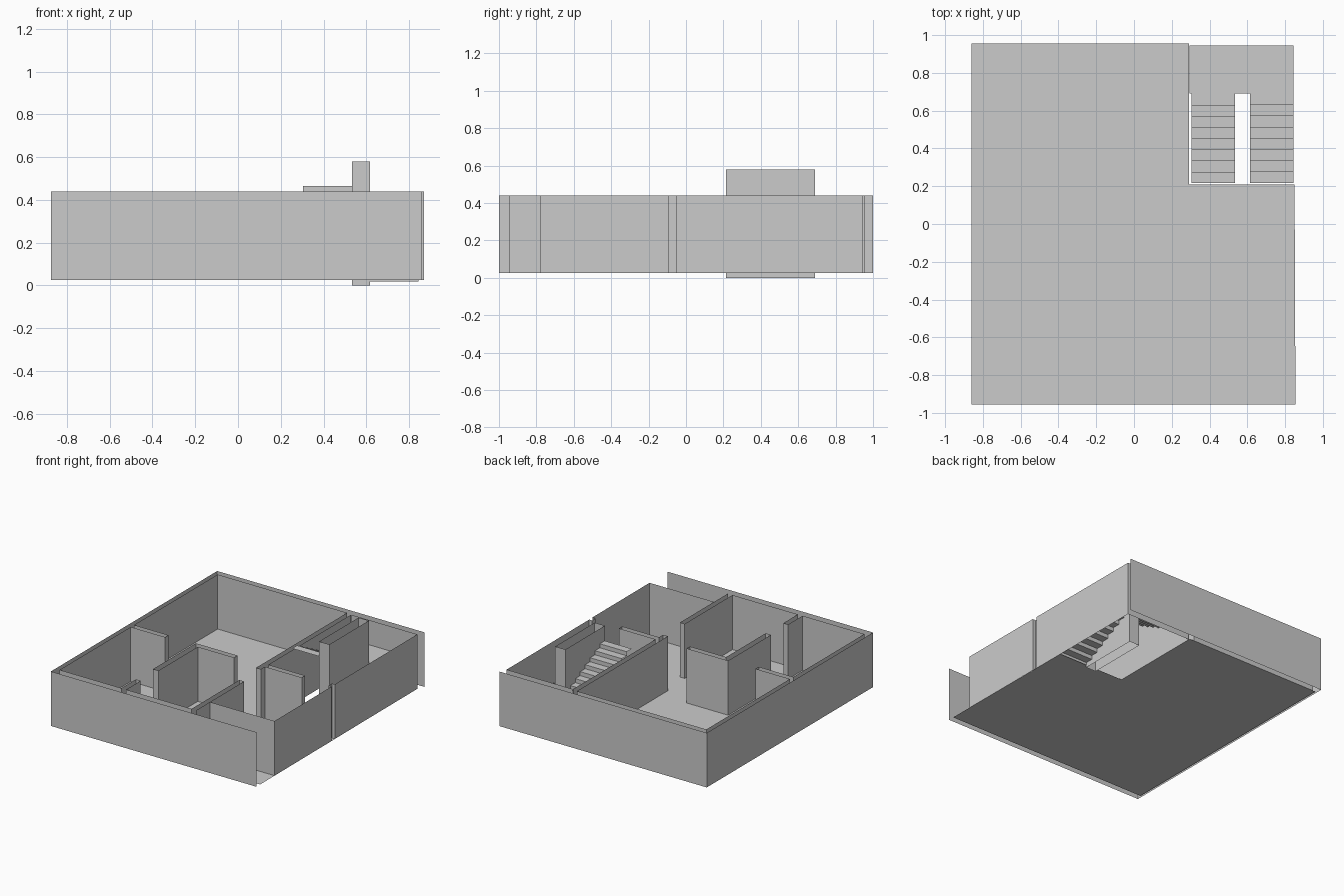
import bpy

if "Cube" in bpy.data.objects:
    bpy.data.objects.remove(bpy.data.objects["Cube"])

Z0, Z1 = 0.025, 0.44   # floor level and wall top


def make(name, verts, faces):
    mesh = bpy.data.meshes.new(name)
    mesh.from_pydata(verts, [], faces)
    mesh.update()
    ob = bpy.data.objects.new(name, mesh)
    bpy.context.collection.objects.link(ob)
    return ob


def wall(name, pts, z0=Z0, z1=Z1, closed=False):
    """Uncapped vertical sheet following a plan outline."""
    n = len(pts)
    verts = [(x, y, z0) for x, y in pts] + [(x, y, z1) for x, y in pts]
    faces = [(i, (i + 1) % n, (i + 1) % n + n, i + n)
             for i in range(n if closed else n - 1)]
    return make(name, verts, faces)


def flat(name, pts, z):
    """Single horizontal sheet."""
    return make(name, [(x, y, z) for x, y in pts], [tuple(range(len(pts)))])


def flight(name, x0, x1, profile):
    """Folded stair sheet swept across x from a (y, z) profile."""
    n = len(profile)
    verts = [(x, y, z) for x in (x0, x1) for y, z in profile]
    faces = [(i, i + 1, i + 1 + n, i + n) for i in range(n - 1)]
    return make(name, verts, faces)


# floor with the stairwell cut out of its back right corner
flat("floor", [(-.86, -.955), (.855, -.955), (.85, .21), (.29, .21),
               (.29, .955), (-.86, .955)], Z0)

# outer skin: front, left and back
wall("outer_wall", [(.858, -1), (-.875, -1), (-.875, 1), (.87, 1)])

# inner skin with the room stub walls growing out of it
wall("inner_wall", [(.25, .955), (-.84, .955), (-.84, -.05), (-.55, -.05),
                    (-.55, -.09), (-.84, -.09), (-.84, -.945), (-.32, -.945),
                    (-.32, -.77), (-.28, -.77), (-.28, -.945), (.27, -.945)])

# wall between the front room and the recessed balcony side
wall("side_room_wall", [(.27, -.945), (.27, -.37), (.31, -.37), (.31, -.945)])

# recessed front wall and right wall, with the small notch beside the hall
wall("right_wall_front", [(.31, -.78), (.853, -.78), (.852, -.09), (.825, -.09),
                          (.825, -.05), (.85, -.05), (.848, .945), (.295, .945)])

# L-shaped partition in the middle of the plan
wall("middle_partition", [(-.32, -.565), (-.275, -.565), (-.275, -.09), (.03, -.09),
                          (.03, -.05), (-.32, -.05)], closed=True)

# stair hall wall with its short return
wall("hall_wall", [(.25, .955), (.25, -.14), (.29, -.14), (.29, -.09), (.60, -.09),
                   (.60, -.05), (.29, -.05), (.29, .945)])

# core wall between the two stair flights
wall("stair_core", [(.532, .215), (.618, .215), (.618, .69), (.532, .69)],
     0, .58, closed=True)

# landing wrapping the end of the core
LAND = .252
flat("landing", [(.305, .63), (.535, .63), (.535, .69), (.613, .69), (.613, .63),
                 (.845, .63), (.845, .945), (.295, .945), (.295, .69), (.305, .69)], LAND)

# upper flight climbs to the front, lower flight drops to the front
STEPS, RUN, RISE = 7, .059, .0305
for name, x0, x1, s in (("upper_flight", .305, .535, 1), ("lower_flight", .613, .845, -1)):
    prof = [(.63, LAND)]
    for k in range(STEPS):
        z = LAND + s * RISE * (k + 1)
        prof += [(.63 - RUN * k, z), (.63 - RUN * (k + 1), z)]
    if s < 0:
        prof.append((prof[-1][0], .018))   # last riser
    flight(name, x0, x1, prof)
